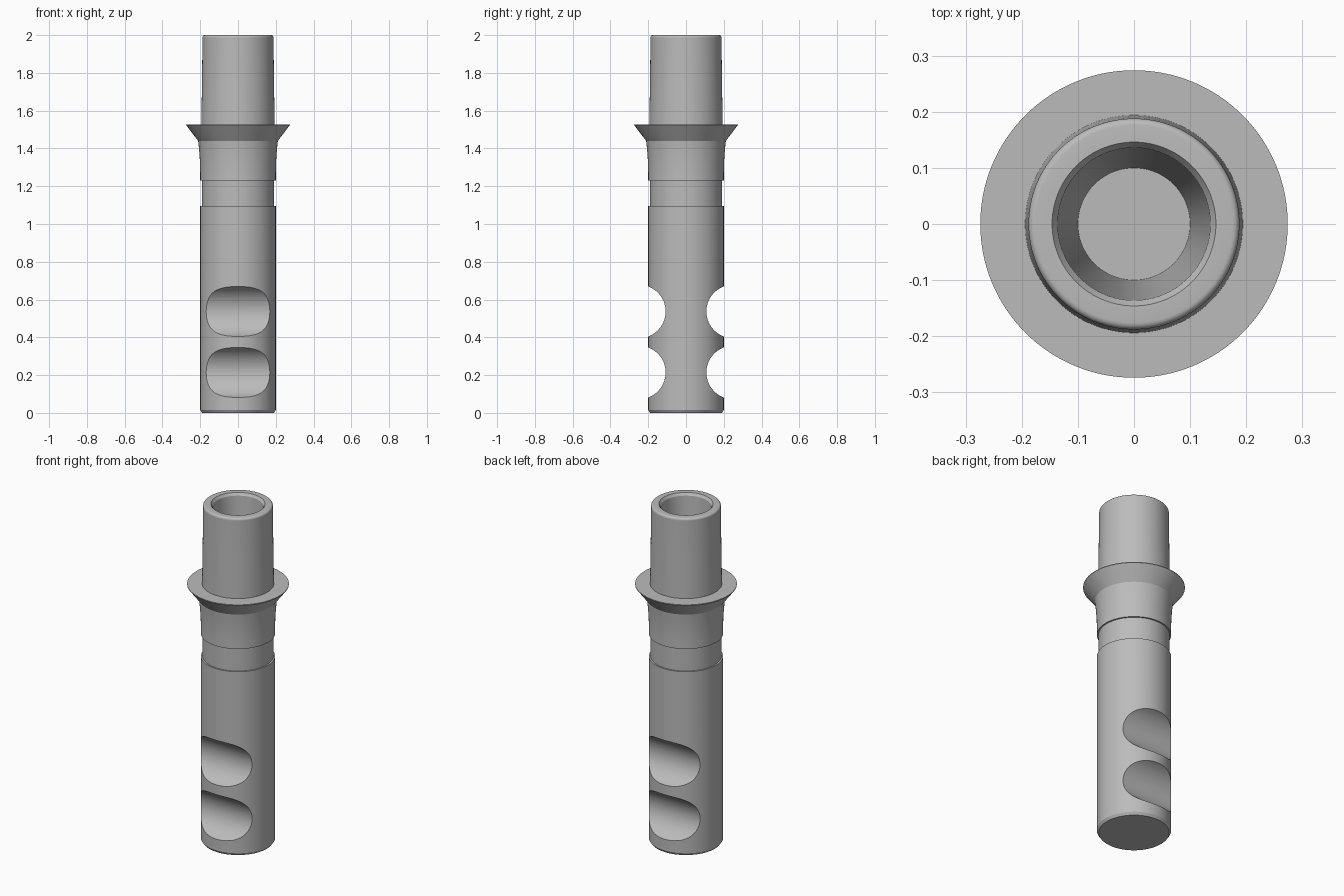
import bpy, bmesh, math
from mathutils import Vector

if "Cube" in bpy.data.objects:
    bpy.data.objects.remove(bpy.data.objects["Cube"], do_unlink=True)

STEPS = 128

steel = bpy.data.materials.new("brushed_grey")
steel.use_nodes = True
grey = (0.5, 0.5, 0.5, 1)
steel.diffuse_color = grey
steel.node_tree.nodes["Principled BSDF"].inputs["Base Color"].default_value = grey


def finish(bm, name):
    bmesh.ops.remove_doubles(bm, verts=bm.verts, dist=0.0001)
    bmesh.ops.recalc_face_normals(bm, faces=bm.faces)
    mesh = bpy.data.meshes.new(name)
    bm.to_mesh(mesh)
    bm.free()
    mesh.materials.append(steel)
    obj = bpy.data.objects.new(name, mesh)
    bpy.context.collection.objects.link(obj)
    return obj


def lathe(name, profile):
    """Spin a (radius, height) profile round the z axis."""
    bm = bmesh.new()
    verts = [bm.verts.new((r, 0, z)) for r, z in profile]
    edges = [bm.edges.new(pair) for pair in zip(verts, verts[1:])]
    bmesh.ops.spin(bm, geom=verts + edges, cent=(0, 0, 0), axis=(0, 0, 1),
                   angle=math.tau, steps=STEPS)
    return finish(bm, name)


# Shank, neck, flared collar, flange, tube and tapered blind bore
shank = [(0, 0), (0.19, 0), (0.2, 0.015), (0.2, 1.095)]
neck = [(0.191, 1.095), (0.191, 1.23)]
collar = [(0.2, 1.23)] + [(0.2 + 0.011 * t * t, 1.26 + 0.18 * t)
                          for t in (i / 6 for i in range(7))]
flange = [(0.274, 1.523), (0.274, 1.527), (0.194, 1.527)]
tube = [(0.19, 1.8), (0.188, 1.985)]
rim = [(0.176 + 0.012 * math.cos(a), 1.988 + 0.012 * math.sin(a))
       for a in (math.pi / 2 * i / 5 for i in range(6))]
bore = [(0.146, 2), (0.136, 1.985), (0.1, 1.2), (0, 1.2)]
holder = lathe("holder_body", shank + neck + collar + flange + tube + rim + bore)

# Round-bottomed grooves across the front and back of the shank
cutters = bmesh.new()
for side in (-1, 1):
    for height in (0.214, 0.537):
        ring = bmesh.ops.create_cone(cutters, cap_ends=True, segments=96,
                                     radius1=0.1414, radius2=0.1414, depth=0.6)["verts"]
        for v in ring:
            v.co = Vector((v.co.z, v.co.y + side * 0.2494, v.co.x + height))
cutter = finish(cutters, "groove_cutter")
cutter.hide_render = True

cut = holder.modifiers.new("grooves", "BOOLEAN")
cut.operation = "DIFFERENCE"
cut.solver = "EXACT"
cut.object = cutter
bpy.context.view_layer.objects.active = holder
holder.select_set(True)
bpy.ops.object.modifier_apply(modifier=cut.name)
bpy.data.objects.remove(cutter, do_unlink=True)

# Smooth round surfaces with crisp machined edges
bpy.ops.object.select_all(action="DESELECT")
holder.select_set(True)
bpy.context.view_layer.objects.active = holder
bpy.ops.object.shade_smooth_by_angle(angle=math.radians(25))
